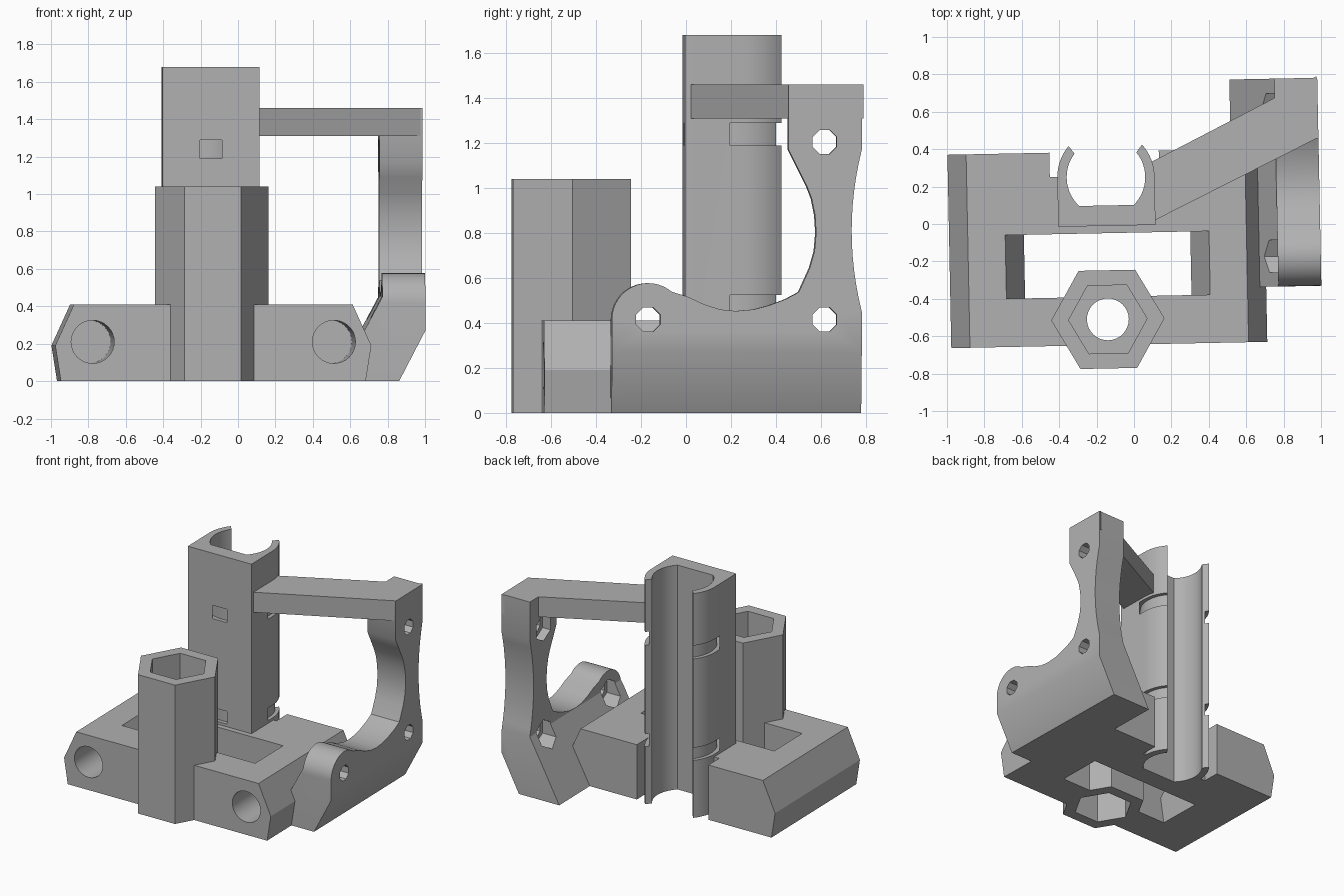
import bpy
import bmesh
import math

if "Cube" in bpy.data.objects:
    bpy.data.objects.remove(bpy.data.objects["Cube"], do_unlink=True)

grey = bpy.data.materials.new("plastic_grey")
grey.use_nodes = True
grey.diffuse_color = (0.44, 0.44, 0.44, 1)
grey.node_tree.nodes["Principled BSDF"].inputs["Base Color"].default_value = grey.diffuse_color

TURN = 0.02  # the whole part sits slightly turned about z


def prism(name, pts, axis, lo, hi):
    """Extrude a 2D outline along an axis."""
    place = {"x": lambda a, b, t: (t, a, b),
             "y": lambda a, b, t: (a, t, b),
             "z": lambda a, b, t: (a, b, t)}[axis]
    bm = bmesh.new()
    bottom = [bm.verts.new(place(a, b, lo)) for a, b in pts]
    top = [bm.verts.new(place(a, b, hi)) for a, b in pts]
    bm.faces.new(bottom)
    bm.faces.new(top)
    for i in range(len(pts)):
        j = (i + 1) % len(pts)
        bm.faces.new((bottom[i], bottom[j], top[j], top[i]))
    bmesh.ops.recalc_face_normals(bm, faces=bm.faces)
    mesh = bpy.data.meshes.new(name)
    bm.to_mesh(mesh)
    bm.free()
    mesh.materials.append(grey)
    ob = bpy.data.objects.new(name, mesh)
    bpy.context.collection.objects.link(ob)
    return ob


def arc(cx, cy, r, start, end, n):
    """Points on a circle between two angles in degrees."""
    angles = [math.radians(start + (end - start) * i / n) for i in range(n + 1)]
    return [(cx + r * math.cos(a), cy + r * math.sin(a)) for a in angles]


def ngon(cx, cy, r, n, start=0):
    return arc(cx, cy, r, start, start + 360, n)[:-1]


def rect(x0, y0, x1, y1):
    return [(x0, y0), (x1, y0), (x1, y1), (x0, y1)]


def combine(target, tool, op="DIFFERENCE"):
    """Apply a boolean and discard the tool."""
    mod = target.modifiers.new("combine", "BOOLEAN")
    mod.operation = op
    mod.solver = "EXACT"
    mod.object = tool
    bpy.context.view_layer.objects.active = target
    bpy.ops.object.modifier_apply(modifier=mod.name)
    bpy.data.objects.remove(tool, do_unlink=True)


# Base: two rod bars joined by a front and a back cross bar
RODS = (-0.79, 0.50)
BEAR = (-0.145, 0.253)
POST = (-0.15, -0.507)
FRONT, BACK = -0.644, 0.39


def rod_bar(c):
    outline = [(c - .17, 0), (c + .17, 0), (c + .2, .19), (c + .1, .41), (c - .1, .41), (c - .2, .19)]
    return prism("rod_bar", outline, "y", FRONT, BACK)


base = rod_bar(RODS[0])
base.name = "base"
combine(base, rod_bar(RODS[1]), "UNION")
combine(base, prism("front_bar", rect(RODS[0], FRONT, RODS[1], -.386), "z", 0, .41), "UNION")
combine(base, prism("back_bar", rect(RODS[0], -.046, RODS[1], BACK), "z", 0, .41), "UNION")

# Hexagonal post on the front bar, with nut pockets and a bore
combine(base, prism("post", ngon(*POST, .303, 6), "z", 0, 1.04), "UNION")
combine(base, prism("top_pocket", ngon(*POST, .21, 6), "z", .7, 1.2))
combine(base, prism("bottom_pocket", ngon(*POST, .21, 6), "z", -.1, .3))
combine(base, prism("bore", ngon(*POST, .112, 32), "z", .2, .8))

# Rod sockets and clearance behind the bearing
for c in RODS:
    combine(base, prism("rod_socket", ngon(c, .21, .115, 32), "y", -1, .3))
combine(base, prism("bearing_space", ngon(*BEAR, .24, 48), "z", -.1, .6))
combine(base, prism("back_notch", rect(-.445, .26, .14, .6), "z", -.1, .6))

# Bearing holder: square front, round open back
bx, by = BEAR
outline = [(bx - .26, by - .26), (bx + .26, by - .26)]
outline += arc(bx, by, .26, 0, 41, 10)
outline += arc(bx, by, .21, 38, -46, 16)
outline += arc(bx, by, .21, -134, -218, 16)
outline += arc(bx, by, .26, 139, 180, 10)
holder = prism("bearing_holder", outline, "z", 0, 1.68)

# Tie grooves around the holder
for z0, z1 in ((.43, .525), (1.19, 1.29)):
    ring = prism("tie_groove", ngon(bx, by, .267, 64), "z", z0, z1)
    combine(ring, prism("ring_core", ngon(bx, by, .232, 64), "z", z0 - .1, z1 + .1))
    combine(holder, ring)

# Slanted brace from the holder to the motor plate
brace = prism("brace", [(.10, .012), (.99, .44), (.99, .77), (.10, .33)], "z", 1.31, 1.46)

# Motor plate: side outline crossed with a leaning front section
waist = [(.735 + .045 * (t / 6) ** 2, .81 + .06 * t) for t in range(-6, 7)]
side = [(-.33, 0), (.78, 0)] + waist + [(.78, 1.46), (.455, 1.46), (.455, 1.17),
        (.495, 1.09), (.535, 1.01), (.557, .953), (.572, .88), (.577, .80), (.57, .72),
        (.548, .643), (.50, .537), (.44, .505), (.37, .479), (.30, .46), (.22, .453),
        (.15, .46), (.078, .483), (.01, .515)]
side += arc(-.17, .415, .162, 50, 180, 16)
plate = prism("motor_plate", [(y - .018, z) for y, z in side], "x", .3, 1.2)
section = [(.525, 0), (.855, 0), (.995, .27), (.995, 1.46), (.765, 1.46), (.765, .45)]
combine(plate, prism("section", section, "y", -.6, 1), "INTERSECT")

# Screw holes with nut recesses on the inner side
for y, z in ((-.17, .415), (.615, .415), (.615, 1.205)):
    combine(plate, prism("screw_hole", ngon(y - .018, z, .058, 8, 22.5), "x", .5, 1.2))
    combine(plate, prism("nut_recess", ngon(y - .018, z, .1, 6, 30), "x", .55, .83))

for ob in (base, holder, brace, plate):
    ob.rotation_euler.z = TURN
    bpy.ops.object.select_all(action="DESELECT")
    ob.select_set(True)
    bpy.context.view_layer.objects.active = ob
    bpy.ops.object.shade_smooth_by_angle(angle=math.radians(28))
